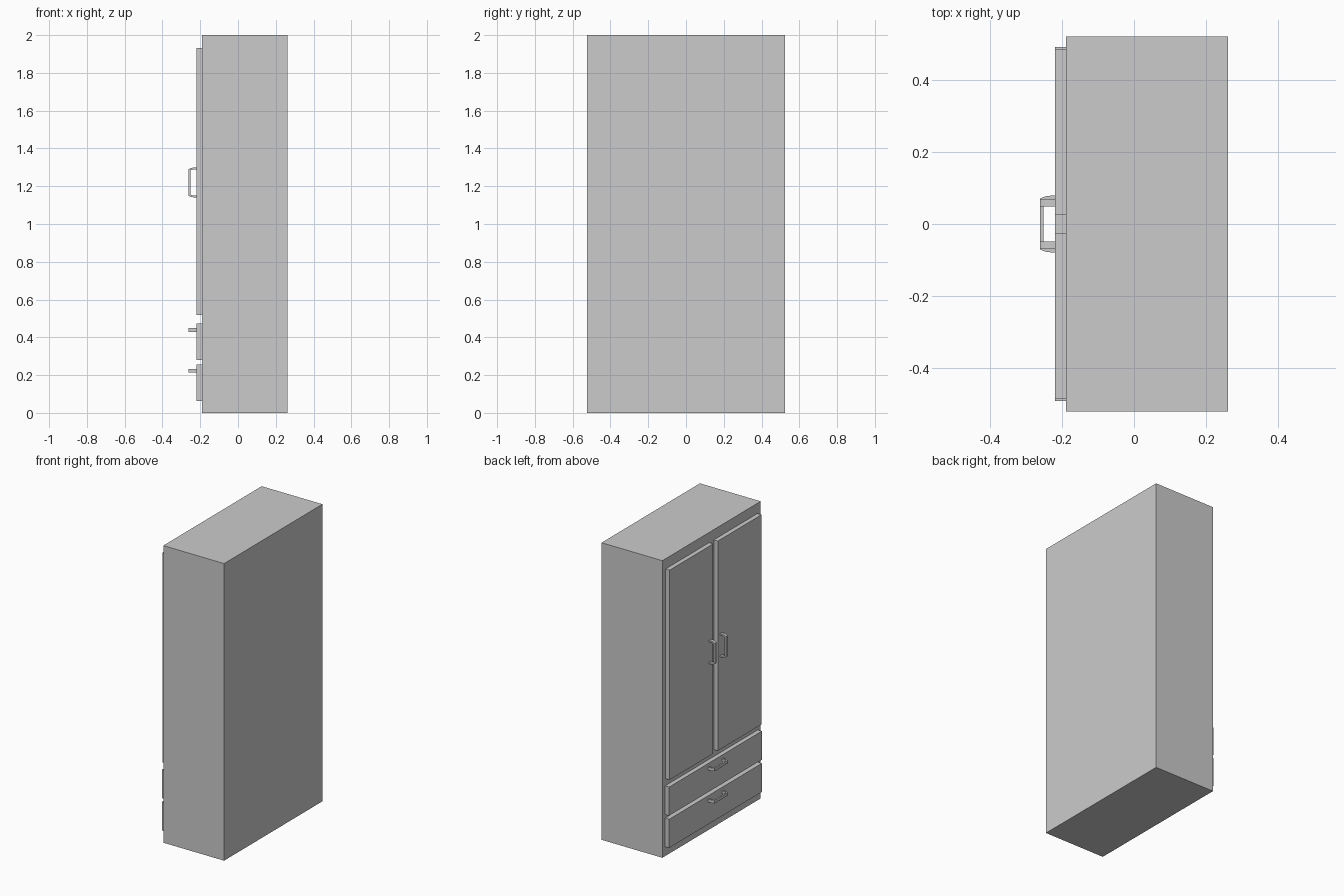
import bpy, bmesh
from mathutils import Vector

if "Cube" in bpy.data.objects:
    bpy.data.objects.remove(bpy.data.objects["Cube"])

FACE_X = -0.22    # front plane of the doors and drawers
CASE_X = -0.19    # front plane of the case


def add_object(name, bm):
    bmesh.ops.recalc_face_normals(bm, faces=bm.faces)
    mesh = bpy.data.meshes.new(name)
    bm.to_mesh(mesh)
    bm.free()
    obj = bpy.data.objects.new(name, mesh)
    bpy.context.collection.objects.link(obj)
    return obj


def box(name, lo, hi):
    lo, hi = Vector(lo), Vector(hi)
    bm = bmesh.new()
    bmesh.ops.create_cube(bm, size=1)
    for v in bm.verts:
        v.co = (lo + hi) / 2 + v.co * (hi - lo)
    return add_object(name, bm)


def handle(name, y, z, vertical):
    # Bracket-shaped pull: (distance along, distance out) for one half
    outer = [(0.079, 0.0), (0.079, 0.012), (0.077, 0.028), (0.070, 0.0425)]
    inner = [(0.064, 0.0325), (0.068, 0.022), (0.069, 0.0)]
    mirror = lambda pts: [(-a, d) for a, d in reversed(pts)]
    profile = outer + mirror(outer) + mirror(inner) + inner
    half = 0.01
    bm = bmesh.new()
    verts = []
    for a, d in profile:
        offset = (-half, a) if vertical else (a, -half)
        verts.append(bm.verts.new((FACE_X - d, y + offset[0], z + offset[1])))
    face = bm.faces.new(verts)
    ext = bmesh.ops.extrude_face_region(bm, geom=[face])
    move = Vector((0, 2 * half, 0)) if vertical else Vector((0, 0, 2 * half))
    bmesh.ops.translate(bm, vec=move,
                        verts=[e for e in ext["geom"] if isinstance(e, bmesh.types.BMVert)])
    return add_object(name, bm)


# Case
box("wardrobe_case", (CASE_X, -0.523, 0), (0.2625, 0.523, 2))

# Pair of doors with upright handles
for side, s in (("left", 1), ("right", -1)):
    y0, y1 = sorted((s * 0.0245, s * 0.488))
    box(side + "_door", (FACE_X, y0, 0.519), (CASE_X, y1, 1.931))
    handle(side + "_door_handle", s * 0.059, 1.22, True)

# Two drawers with level handles
for level, z0, z1, hz in (("lower", 0.063, 0.256, 0.223), ("upper", 0.28, 0.473, 0.439)):
    box(level + "_drawer", (FACE_X, -0.493, z0), (CASE_X, 0.493, z1))
    handle(level + "_drawer_handle", 0, hz, False)
